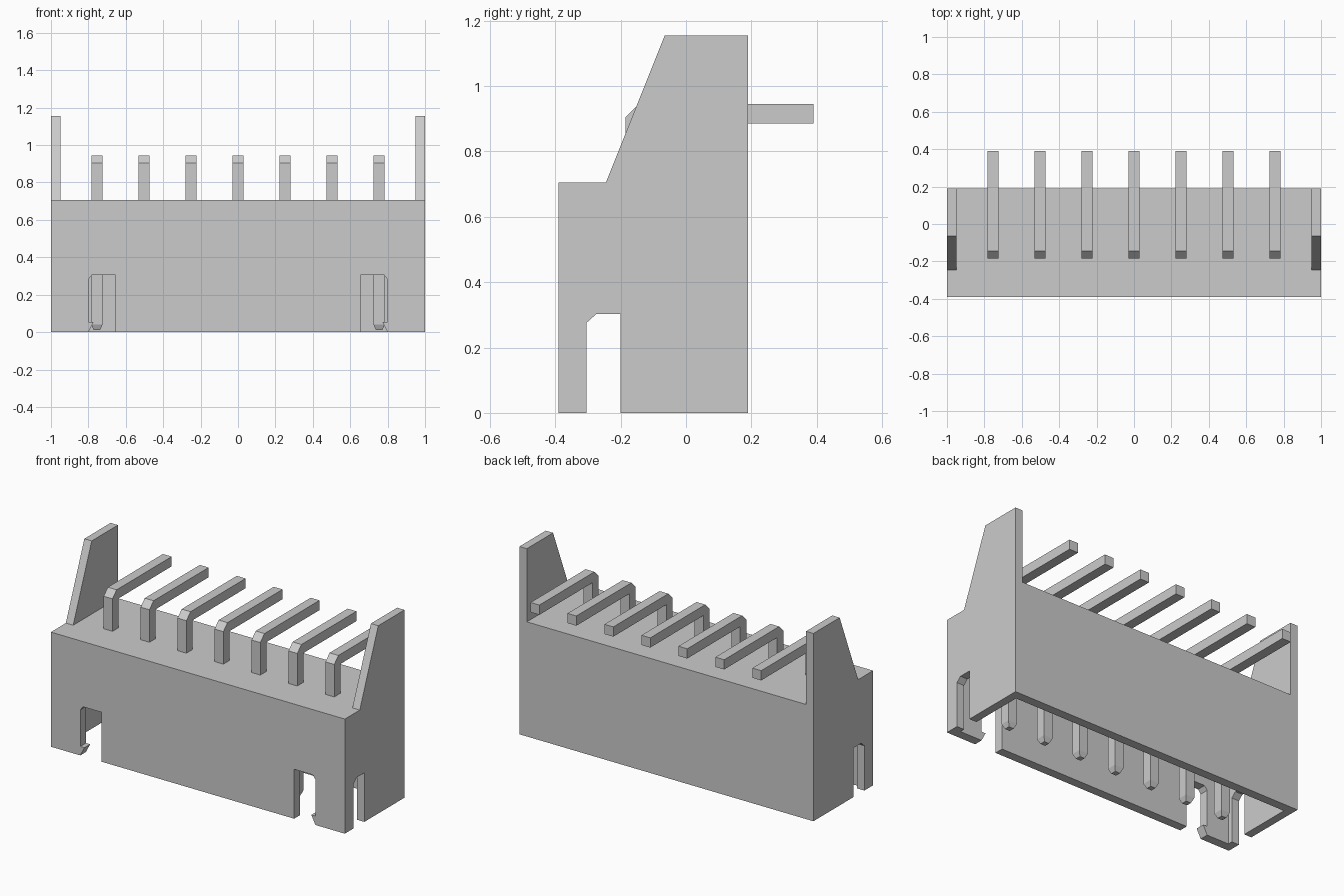
import bpy
import bmesh
from mathutils import Vector

default = bpy.data.objects.get("Cube")
if default:
    bpy.data.objects.remove(default, do_unlink=True)

# Single plain material
grey = bpy.data.materials.new("light_grey")
grey.use_nodes = True
colour = (0.6, 0.6, 0.6, 1)
grey.diffuse_color = colour
grey.node_tree.nodes["Principled BSDF"].inputs["Base Color"].default_value = colour


def prism(name, points, axis, low, high):
    """Extrude a 2D profile along x (points are y, z) or y (points are x, z)."""
    def place(p, d):
        return (d, p[0], p[1]) if axis == "x" else (p[0], d, p[1])
    bm = bmesh.new()
    face = bm.faces.new([bm.verts.new(place(p, low)) for p in points])
    grown = bmesh.ops.extrude_face_region(bm, geom=[face])["geom"]
    move = Vector(place((0, 0), high - low))
    bmesh.ops.translate(bm, vec=move, verts=[v for v in grown if isinstance(v, bmesh.types.BMVert)])
    bmesh.ops.recalc_face_normals(bm, faces=bm.faces)
    mesh = bpy.data.meshes.new(name)
    bm.to_mesh(mesh)
    bm.free()
    mesh.materials.append(grey)
    ob = bpy.data.objects.new(name, mesh)
    bpy.context.collection.objects.link(ob)
    return ob


def rect(a0, a1, z0, z1):
    return [(a0, z0), (a1, z0), (a1, z1), (a0, z1)]


FRONT, BACK, TOP, EAR_TOP = -0.39, 0.19, 0.705, 1.155
WALL = 0.055

# Housing block with the sloped ear outline
housing = prism("housing", [(FRONT, 0), (BACK, 0), (BACK, EAR_TOP), (-0.065, EAR_TOP),
                            (-0.245, TOP), (FRONT, TOP)], "x", -1, 1)

# Space between the ears, hollow underside, side slots
cutters = [
    prism("ear_gap_cutter", rect(-0.6, 0.6, TOP, 1.4), "x", -0.95, 0.95),
    prism("cavity_cutter", rect(FRONT + WALL, BACK - WALL, -0.2, 0.5), "x", -0.95, 0.95),
    prism("side_slot_cutter", [(-0.305, -0.1), (-0.2, -0.1), (-0.2, 0.302), (-0.275, 0.302),
                               (-0.305, 0.275)], "x", -1.2, 1.2),
]

# Front slots, each leaving a small barb on its outer edge
slot = [(0.655, -0.1), (0.8, -0.1), (0.8, 0), (0.772, 0.055), (0.8, 0.055),
        (0.8, 0.28), (0.782, 0.304), (0.655, 0.304)]
for side in (-1, 1):
    cutters.append(prism("front_slot_cutter", [(side * x, z) for x, z in slot], "y", -0.6, -0.27))

for cutter in cutters:
    cutter.hide_render = True
    mod = housing.modifiers.new("cut", "BOOLEAN")
    mod.operation = "DIFFERENCE"
    mod.solver = "EXACT"
    mod.object = cutter
bpy.context.view_layer.update()
graph = bpy.context.evaluated_depsgraph_get()
cut_mesh = bpy.data.meshes.new_from_object(housing.evaluated_get(graph))
housing.modifiers.clear()
housing.data = cut_mesh
for cutter in cutters:
    bpy.data.objects.remove(cutter, do_unlink=True)

# Seven bent pins with tapered lower tips
PIN_FRONT, PIN_BACK, HALF = -0.185, -0.125, 0.03
bent = [(PIN_FRONT, 0.04), (PIN_BACK, 0.04), (PIN_BACK, 0.885), (0.39, 0.885),
        (0.39, 0.945), (-0.145, 0.945), (PIN_FRONT, 0.905)]
for i in range(7):
    x = (i - 3) * 0.2515
    pin = prism(f"pin_{i + 1}", bent, "x", x - HALF, x + HALF)
    bm = bmesh.new()
    bm.from_mesh(pin.data)
    end = min(bm.faces, key=lambda f: f.calc_center_median().z)
    tip = bmesh.ops.extrude_discrete_faces(bm, faces=[end])["faces"][0]
    middle = tip.calc_center_median()
    for v in tip.verts:
        v.co = middle + (v.co - middle) * 0.55
        v.co.z = 0.01
    bmesh.ops.recalc_face_normals(bm, faces=bm.faces)
    bm.to_mesh(pin.data)
    bm.free()
